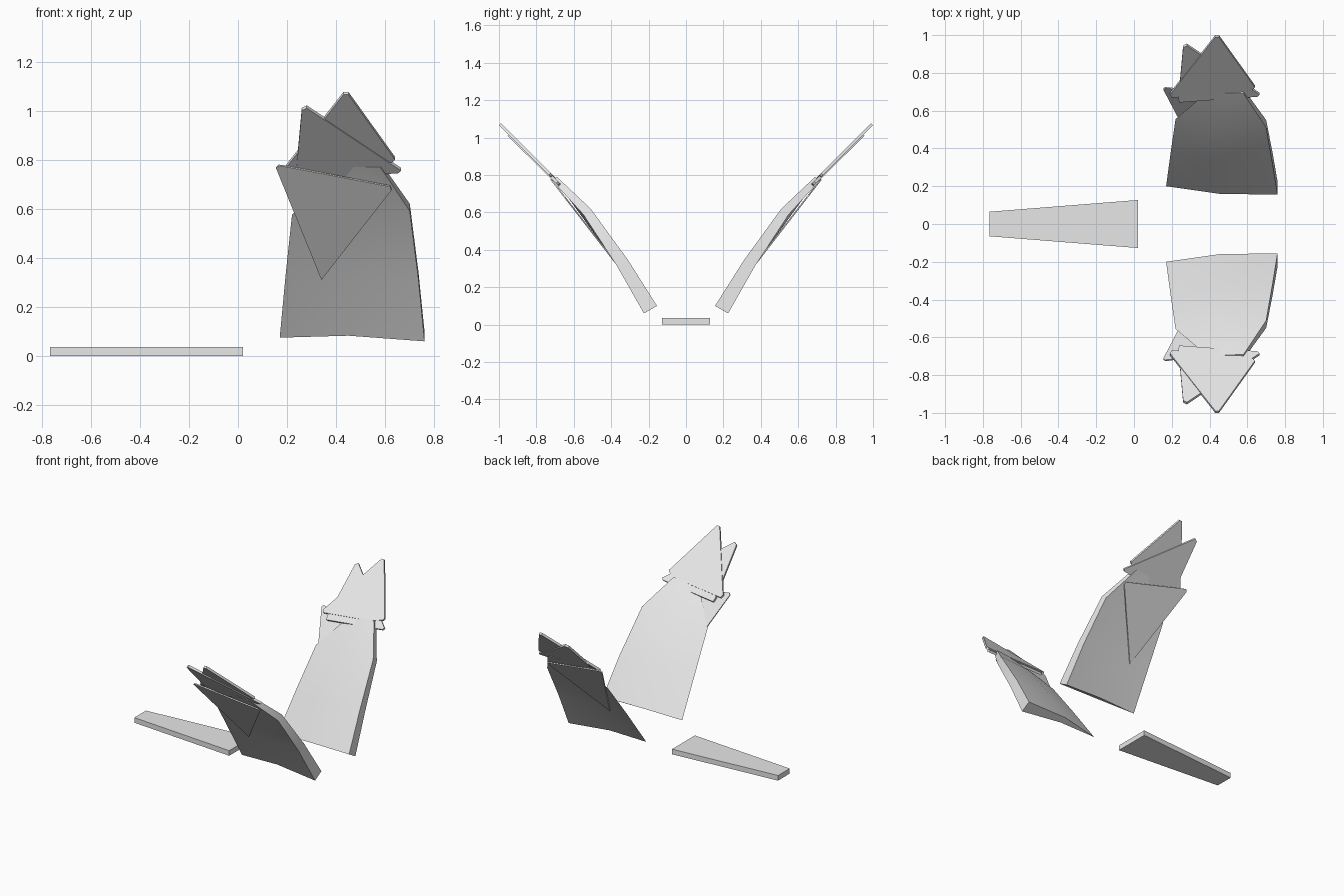
import bpy
import bmesh
import math
from mathutils import Vector

if "Cube" in bpy.data.objects:
    bpy.data.objects.remove(bpy.data.objects["Cube"], do_unlink=True)

grey = bpy.data.materials.new("light_grey")
grey.use_nodes = True
grey.diffuse_color = (0.8, 0.8, 0.8, 1)
grey.node_tree.nodes["Principled BSDF"].inputs["Base Color"].default_value = (0.8, 0.8, 0.8, 1)


def finish(bm, name, smooth=False):
    """Turn a bmesh into a named grey object."""
    bmesh.ops.recalc_face_normals(bm, faces=bm.faces)
    mesh = bpy.data.meshes.new(name)
    bm.to_mesh(mesh)
    bm.free()
    obj = bpy.data.objects.new(name, mesh)
    bpy.context.scene.collection.objects.link(obj)
    mesh.materials.append(grey)
    if smooth:
        bpy.ops.object.select_all(action='DESELECT')
        obj.select_set(True)
        bpy.context.view_layer.objects.active = obj
        bpy.ops.object.shade_smooth_by_angle(angle=math.radians(30))
    return obj


def loft(rings, name, side=1, smooth=False):
    """Skin a list of closed rings and cap both ends."""
    bm = bmesh.new()
    loops = [[bm.verts.new((x, y * side, z)) for x, y, z in r] for r in rings]
    n = len(loops[0])
    for a, b in zip(loops, loops[1:]):
        for i in range(n):
            j = (i + 1) % n
            bm.faces.new((a[i], a[j], b[j], b[i]))
    bm.faces.new(loops[0])
    bm.faces.new(loops[-1])
    return finish(bm, name, smooth)


def sheet(name, side, outline, level, slope, tilt=0.0, thick=0.016):
    """Thin flat plate leaning outwards: y = level + slope * z + tilt * x."""
    inward = Vector((tilt, -1, slope)).normalized() * thick
    outer = [Vector((x, level + slope * z + tilt * x, z)) for x, z in outline]
    return loft([outer, [p + inward for p in outer]], name, side)


# Wing rows: thin left edge, inner middle, inner right, outer right, outer middle
wing_rows = [
    [(.17, .20, .075), (.45, .16, .10), (.76, .155, .10), (.76, .225, .06), (.45, .205, .083)],
    [(.195, .385, .34), (.45, .325, .35), (.735, .31, .345), (.735, .37, .315), (.45, .365, .33)],
    [(.22, .555, .575), (.45, .52, .61), (.70, .51, .62), (.70, .55, .59), (.45, .55, .59)],
    [(.39, .70, .775), (.48, .695, .785), (.58, .69, .79), (.58, .715, .77), (.48, .712, .77)],
]

# Blunt-tipped triangular feather plates, as x and z outlines
top_outline = [(.43, 1.065), (.45, 1.065), (.64, .80), (.63, .79), (.55, .77), (.20, .745), (.19, .76)]
spike_outline = [(.26, 1.0), (.28, 1.01), (.665, .755), (.655, .745), (.24, .715), (.235, .73)]
lower_outline = [(.155, .765), (.165, .775), (.185, .773), (.62, .69), (.625, .675), (.34, .31)]

for side, label in ((1, "back"), (-1, "front")):
    loft(wing_rows, label + "_wing_panel", side, smooth=True)
    sheet(label + "_top_feather", side, top_outline, -.065, 1.0)
    sheet(label + "_spike_feather", side, spike_outline, -.075, 1.02)
    sheet(label + "_lower_feather", side, lower_outline, .125, .775, thick=.008)

# Tapered tail bar
bar_rings = [
    [(x, -w, 0), (x, w, 0), (x, w, .036), (x, -w, .036)]
    for x, w in ((-.765, .065), (.02, .127))
]
loft(bar_rings, "tail_bar")
